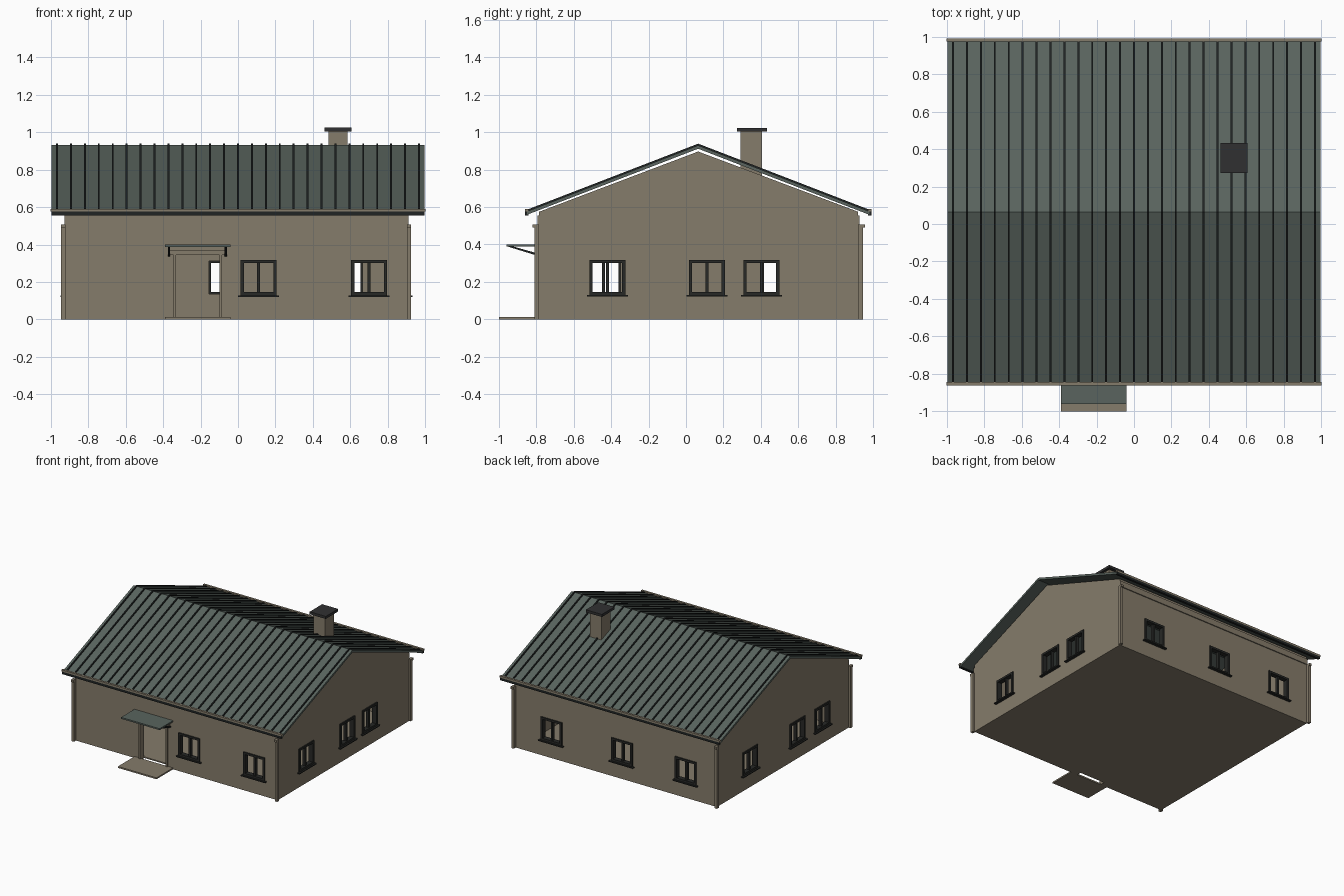
import bpy
import bmesh
from mathutils import Vector

cube = bpy.data.objects.get("Cube")
if cube:
    bpy.data.objects.remove(cube)


def material(name, rgb):
    m = bpy.data.materials.new(name)
    m.use_nodes = True
    col = (*rgb, 1)
    m.diffuse_color = col
    m.node_tree.nodes["Principled BSDF"].inputs["Base Color"].default_value = col
    return m


TAN = material("tan plaster", (0.235, 0.2, 0.145))
GREEN = material("green grey metal", (0.1, 0.127, 0.112))
DARK = material("dark seam metal", (0.014, 0.017, 0.017))
FRAME = material("dark frame", (0.02, 0.021, 0.019))
CAP = material("charcoal cap", (0.03, 0.03, 0.031))


def finish(name, bm, mat):
    bmesh.ops.recalc_face_normals(bm, faces=bm.faces)
    me = bpy.data.meshes.new(name)
    bm.to_mesh(me)
    bm.free()
    me.materials.append(mat)
    ob = bpy.data.objects.new(name, me)
    bpy.context.collection.objects.link(ob)
    return ob


def add_box(bm, lo, hi):
    lo, hi = Vector(lo), Vector(hi)
    verts = bmesh.ops.create_cube(bm, size=1)["verts"]
    for v in verts:
        v.co = Vector((v.co[i] * (hi[i] - lo[i]) + (hi[i] + lo[i]) / 2 for i in range(3)))


def boxes(name, mat, *pairs):
    bm = bmesh.new()
    for lo, hi in pairs:
        add_box(bm, lo, hi)
    return finish(name, bm, mat)


def prisms(name, mat, profile, spans):
    """Extrude a (y, z) profile along x over each span."""
    bm = bmesh.new()
    for x0, x1 in spans:
        f = bm.faces.new([bm.verts.new((x0, y, z)) for y, z in profile])
        ext = bmesh.ops.extrude_face_region(bm, geom=[f])["geom"]
        for v in ext:
            if isinstance(v, bmesh.types.BMVert):
                v.co.x = x1
    return finish(name, bm, mat)


# Main dimensions
X0, X1, Y0, Y1 = -0.925, 0.91, -0.785, 0.92
TOP, RIDGE_Y, T = 0.575, 0.065, 0.04
WIN_W, SILL, HEAD = 0.18, 0.135, 0.312


def wall_map(side):
    """Return a function placing (along, height, outward) on a wall."""
    return {
        "front": lambda u, z, d: (u, Y0 - d, z),
        "back": lambda u, z, d: (u, Y1 + d, z),
        "right": lambda u, z, d: (X0 - d, u, z),
        "left": lambda u, z, d: (X1 + d, u, z),
    }[side]


def wall(side, u0, u1, holes):
    """Panel with rectangular openings, thickened inward."""
    place = wall_map(side)
    us = sorted({u0, u1, *[h[0] for h in holes], *[h[1] for h in holes]})
    zs = sorted({0, TOP, *[h[2] for h in holes], *[h[3] for h in holes]})
    bm = bmesh.new()
    grid = {(u, z): bm.verts.new(place(u, z, 0)) for u in us for z in zs}
    for a, b in zip(us, us[1:]):
        for c, d in zip(zs, zs[1:]):
            mu, mz = (a + b) / 2, (c + d) / 2
            if not any(h[0] < mu < h[1] and h[2] < mz < h[3] for h in holes):
                bm.faces.new([grid[p] for p in ((a, c), (b, c), (b, d), (a, d))])
    inward = Vector(place(0, 0, -T)) - Vector(place(0, 0, 0))
    geom = bmesh.ops.extrude_face_region(bm, geom=bm.faces[:], use_keep_orig=True)["geom"]
    bmesh.ops.translate(bm, vec=inward, verts=[g for g in geom if isinstance(g, bmesh.types.BMVert)])
    bmesh.ops.dissolve_limit(bm, angle_limit=0.01, verts=bm.verts[:], edges=bm.edges[:])
    finish(side + "_wall", bm, TAN)


def window(side, c, n):
    """Dark frame with a central bar, plus a projecting sill."""
    place = wall_map(side)
    w, b = WIN_W / 2 + 0.006, 0.017

    def bar(a0, a1, z0, z1, d0=-0.03, d1=0.01):
        p, q = place(a0, z0, d0), place(a1, z1, d1)
        return [min(s) for s in zip(p, q)], [max(s) for s in zip(p, q)]

    boxes(f"{side}_window_frame_{n}", FRAME,
          bar(c - w, c - w + b, SILL, HEAD), bar(c + w - b, c + w, SILL, HEAD),
          bar(c - w, c + w, SILL - 0.006, SILL + 0.011),
          bar(c - w, c + w, HEAD - 0.011, HEAD + 0.006),
          bar(c - 0.008, c + 0.008, SILL, HEAD, -0.025, 0))
    boxes(f"{side}_window_sill_{n}", FRAME, bar(c - 0.11, c + 0.11, 0.121, 0.129, -0.01, 0.022))


# Walls and windows
DOOR = (-0.345, -0.085, 0, 0.345)
layout = {
    "front": (X0 + T, X1 - T, [0.11, 0.7]),
    "back": (X0 + T, X1 - T, [0.575, -0.065, -0.645]),
    "right": (Y0, Y1, [0.495, -0.12, -0.44]),
    "left": (Y0, Y1, [-0.42, 0.112, 0.403]),
}
for side, (u0, u1, centres) in layout.items():
    holes = [(c - WIN_W / 2, c + WIN_W / 2, SILL, HEAD) for c in centres]
    wall(side, u0, u1, holes + ([DOOR] if side == "front" else []))
    for n, c in enumerate(centres):
        window(side, c, n + 1)

# Floor and gables
boxes("floor", TAN, ((X0 + T, Y0 + T, 0), (X1 - T, Y1 - T, 0.01)))
prisms("gables", TAN, [(Y0, TOP), (Y1, TOP), (RIDGE_Y, 0.897)], [(X0, X0 + T), (X1 - T, X1)])

# Frieze boards under the eaves
boxes("frieze_boards", TAN,
      ((X0, Y0 - 0.008, 0.508), (X1, Y0, 0.555)),
      ((X0, Y1, 0.508), (X1, Y1 + 0.008, 0.555)))

# Roof slab and standing seams
EAVE_F, EAVE_B, EAVE_Z, RIDGE_Z = -0.85, 0.98, 0.577, 0.93


def chevron(low, high):
    return [(EAVE_F, EAVE_Z + low), (RIDGE_Y, RIDGE_Z + low), (EAVE_B, EAVE_Z + low),
            (EAVE_B, EAVE_Z + high), (RIDGE_Y, RIDGE_Z + high), (EAVE_F, EAVE_Z + high)]


prisms("roof", GREEN, chevron(-0.018, 0), [(-0.995, 0.995)])
seams = [-0.966 + i * 1.932 / 26 for i in range(27)]
prisms("roof_seams", DARK, chevron(-0.004, 0.009), [(x - 0.005, x + 0.005) for x in seams])

# Gutters with dark undersides
for name, y, s in (("front", EAVE_F, -1), ("back", EAVE_B, 1)):
    ys = sorted((y - s * 0.007, y + s * 0.011))
    boxes(name + "_gutter", TAN, ((-1, ys[0], 0.575), (1, ys[1], 0.59)))
    boxes(name + "_gutter_underside", DARK, ((-0.995, ys[0], 0.555), (0.995, ys[1], 0.575)))

# Corner downpipes with a short elbow
for name, x in (("right", X0 - 0.008), ("left", X1 + 0.003)):
    for end, y, s in (("front", Y0, -1), ("back", Y1, 1)):
        pipe, elbow = sorted((y, y + s * 0.026)), sorted((y, y + s * 0.036))
        boxes(f"{end}_{name}_downpipe", TAN,
              ((x - 0.011, pipe[0], 0), (x + 0.011, pipe[1], 0.495)),
              ((x - 0.011, elbow[0], 0.49), (x + 0.011, elbow[1], 0.508)))

# Entrance
boxes("door_frame", TAN,
      ((-0.345, Y0 - 0.012, 0), (-0.33, Y0 + T, 0.345)),
      ((-0.1, Y0 - 0.012, 0), (-0.085, Y0 + T, 0.345)),
      ((-0.365, Y0 - 0.015, 0.345), (-0.07, Y0, 0.37)))
boxes("entrance_slab", TAN, ((-0.39, -1, 0), (-0.04, Y0, 0.012)))
boxes("entrance_canopy", GREEN, ((-0.39, -0.96, 0.388), (-0.04, Y0, 0.4)))
prisms("canopy_brackets", DARK,
       [(-0.95, 0.388), (-0.92, 0.388), (Y0, 0.35), (Y0, 0.337)],
       [(-0.375, -0.363), (-0.072, -0.06)])

# Chimney
boxes("chimney", TAN, ((0.483, 0.292, 0.72), (0.585, 0.407, 1.003)))
boxes("chimney_cap", CAP, ((0.461, 0.272, 1.003), (0.606, 0.433, 1.024)))
